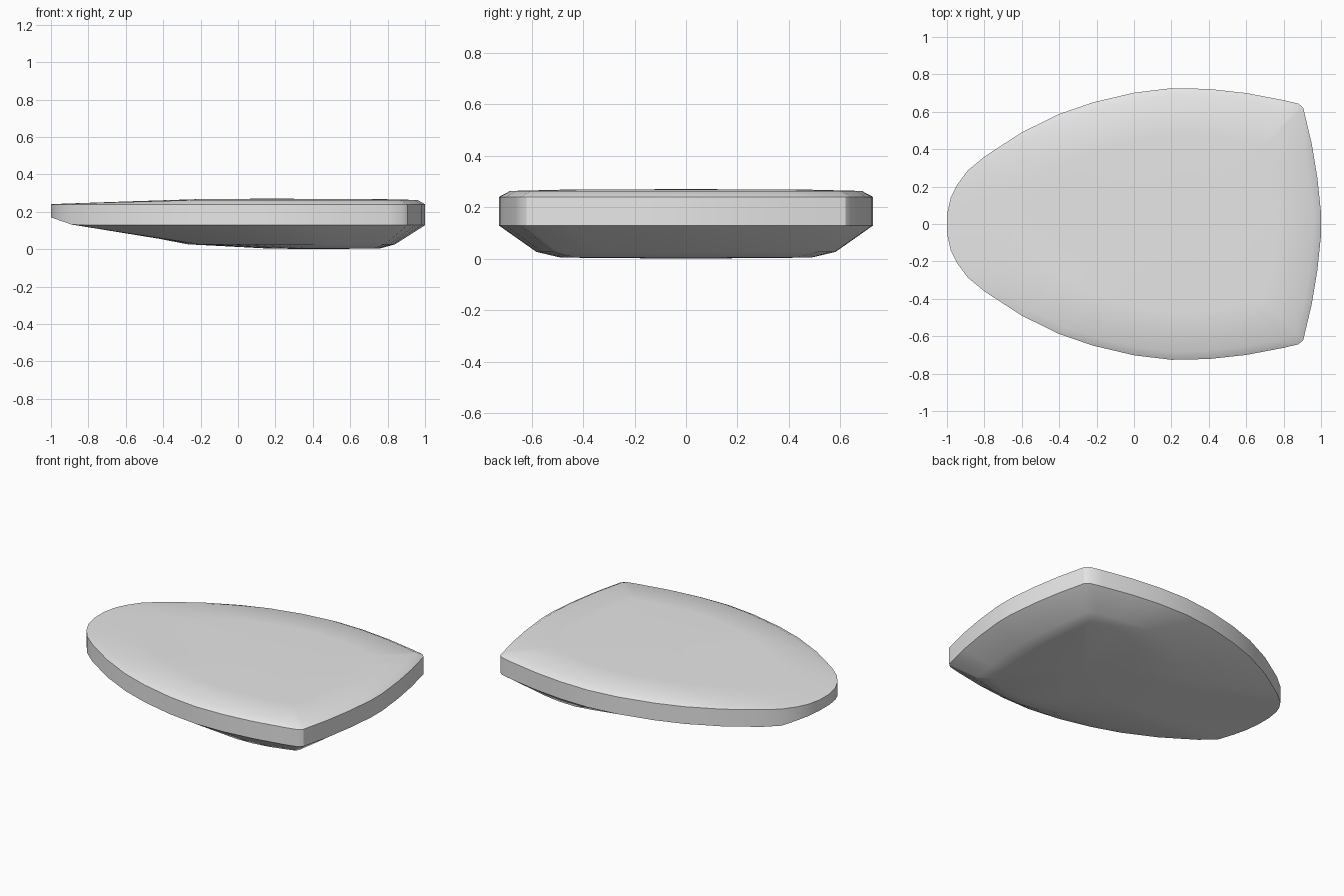
import bpy
import bmesh
import math

cube = bpy.data.objects.get("Cube")
if cube:
    bpy.data.objects.remove(cube, do_unlink=True)

# One half of the plan outline, from the rounded tip to the wide end
HALF = [(-1, 0.05), (-0.98, 0.14), (-0.945, 0.21), (-0.89, 0.285), (-0.8, 0.36),
        (-0.6, 0.49), (-0.4, 0.588), (-0.22, 0.65), (0, 0.702), (0.2, 0.726),
        (0.4, 0.722), (0.6, 0.7), (0.8, 0.662), (0.88, 0.643), (0.905, 0.62),
        (0.95, 0.43), (0.98, 0.25), (1, 0.06)]
OUTLINE = HALF + [(x, -y) for x, y in reversed(HALF)]


def ramp(x, start, end):
    return max(0.0, min(1.0, (x - start) / (end - start)))


def add_ring(bm, x_min, x_max, y_scale, height):
    """Outline squeezed into an x range; height is a function of x."""
    ring = []
    for x, y in OUTLINE:
        px = x_min + (x + 1) / 2 * (x_max - x_min)
        ring.append(bm.verts.new((px, y * y_scale, height(px))))
    return ring


def crown(rise):
    return lambda x: 0.24 + rise * ramp(x, -1.05, -0.2)


bm = bmesh.new()
rings = [
    # Underside, from the flat base out to the rim
    add_ring(bm, 0.15, 0.76, 0.67, lambda x: 0.004),
    add_ring(bm, -0.27, 0.84, 0.8, lambda x: 0.026),
    add_ring(bm, -1, 1, 1, lambda x: 0.17 - 0.042 * ramp(x, -1, -0.88)),
    # Side wall and softly crowned top
    add_ring(bm, -1, 1, 1, lambda x: 0.24),
    add_ring(bm, -0.94, 0.96, 0.94, crown(0.023)),
    add_ring(bm, -0.6, 0.75, 0.65, crown(0.028)),
]
for low, high in zip(rings, rings[1:]):
    for i in range(len(low)):
        j = (i + 1) % len(low)
        bm.faces.new((low[i], low[j], high[j], high[i]))

# Close the base and the top with shallow fans
for ring, x, z in ((rings[0], 0.4, 0.0), (rings[-1], 0.15, 0.27)):
    centre = bm.verts.new((x, 0, z))
    for i in range(len(ring)):
        bm.faces.new((ring[i], ring[(i + 1) % len(ring)], centre))
bmesh.ops.recalc_face_normals(bm, faces=bm.faces)

mesh = bpy.data.meshes.new("seat_cushion")
bm.to_mesh(mesh)
bm.free()
cushion = bpy.data.objects.new("seat_cushion", mesh)
bpy.context.collection.objects.link(cushion)

# Plain grey finish
grey = bpy.data.materials.new("light_grey")
grey.use_nodes = True
colour = (0.8, 0.8, 0.8, 1)
grey.diffuse_color = colour
grey.node_tree.nodes["Principled BSDF"].inputs["Base Color"].default_value = colour
mesh.materials.append(grey)

bpy.ops.object.select_all(action="DESELECT")
cushion.select_set(True)
bpy.context.view_layer.objects.active = cushion
bpy.ops.object.shade_smooth_by_angle(angle=math.radians(30))
